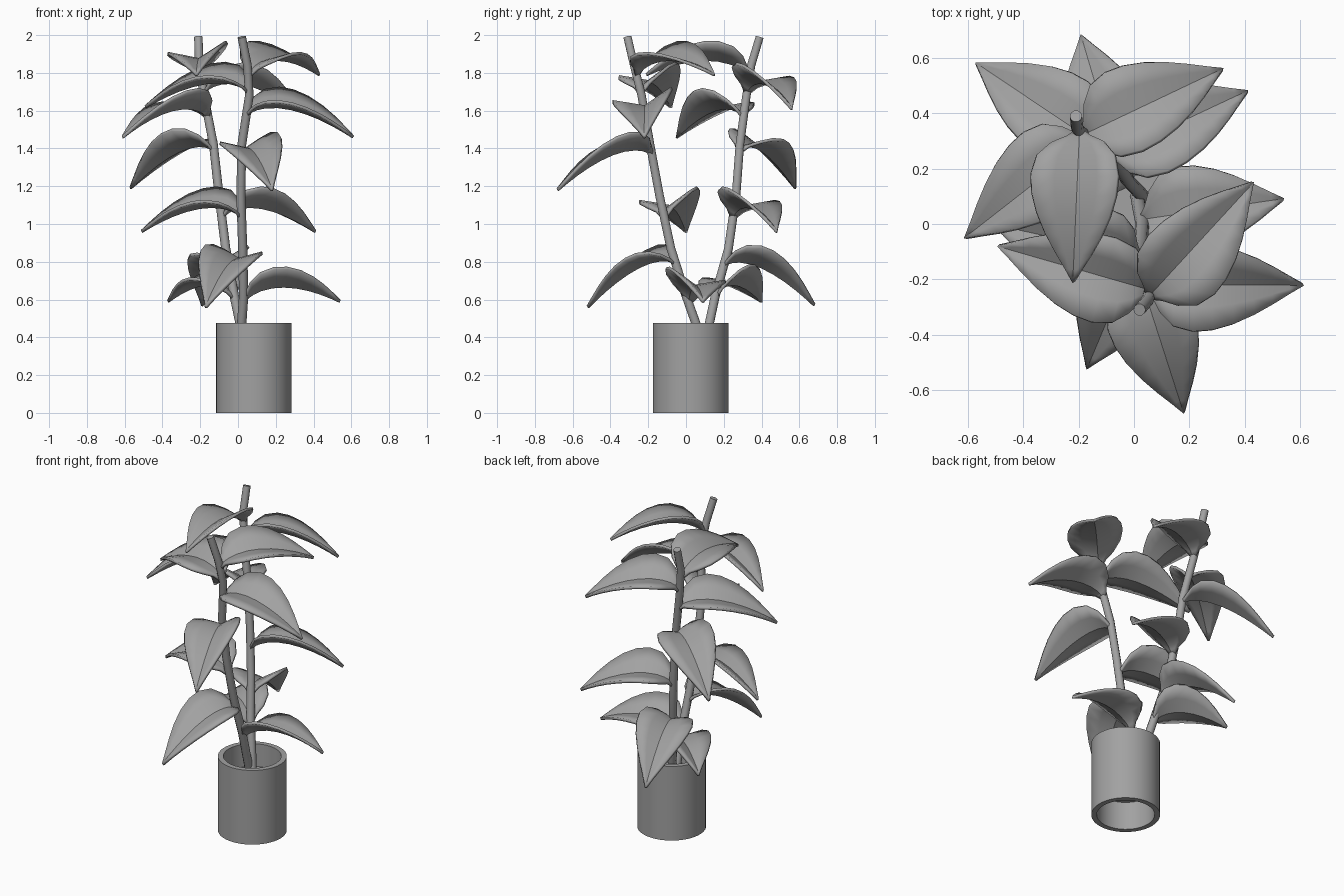
import bpy, bmesh, math
from mathutils import Vector

if "Cube" in bpy.data.objects:
    bpy.data.objects.remove(bpy.data.objects["Cube"])

GREY = bpy.data.materials.new("grey")
GREY.diffuse_color = (.36, .36, .36, 1)
GREY.use_nodes = True
GREY.node_tree.nodes["Principled BSDF"].inputs["Base Color"].default_value = GREY.diffuse_color


def finish(name, bm, angle=30):
    bmesh.ops.recalc_face_normals(bm, faces=bm.faces)
    me = bpy.data.meshes.new(name)
    bm.to_mesh(me)
    bm.free()
    me.materials.append(GREY)
    ob = bpy.data.objects.new(name, me)
    bpy.context.collection.objects.link(ob)
    bpy.ops.object.select_all(action='DESELECT')
    ob.select_set(True)
    bpy.context.view_layer.objects.active = ob
    bpy.ops.object.shade_smooth_by_angle(angle=math.radians(angle))
    return ob


def revolve(name, profile, centre, n=48):
    # closed radial profile spun round a vertical axis
    bm = bmesh.new()
    rings = [[bm.verts.new((centre[0] + r * math.cos(2 * math.pi * i / n),
                            centre[1] + r * math.sin(2 * math.pi * i / n), z))
              for i in range(n)] for r, z in profile]
    for a, b in zip(rings, rings[1:] + rings[:1]):
        for i in range(n):
            j = (i + 1) % n
            bm.faces.new((a[i], a[j], b[j], b[i]))
    return finish(name, bm)


def stem(name, path, radius=0.023, n=10):
    # rings follow the path, capped at both ends
    bm = bmesh.new()
    rings = []
    for k, p in enumerate(path):
        d = (path[min(k + 1, len(path) - 1)] - path[max(k - 1, 0)]).normalized()
        u = d.cross(Vector((0, 1, 0))).normalized()
        v = d.cross(u)
        r = radius * (1.1 - 0.15 * k / len(path))
        rings.append([bm.verts.new(p + r * (u * math.cos(2 * math.pi * i / n)
                                            + v * math.sin(2 * math.pi * i / n)))
                      for i in range(n)])
    for a, b in zip(rings, rings[1:]):
        for i in range(n):
            j = (i + 1) % n
            bm.faces.new((a[i], a[j], b[j], b[i]))
    bm.faces.new(rings[0])
    bm.faces.new(rings[-1])
    finish(name, bm, 40)


def point_at(path, z):
    for a, b in zip(path, path[1:]):
        if a.z <= z <= b.z:
            return a.lerp(b, (z - a.z) / (b.z - a.z))
    return path[-1]


# half width of the leaf along its length
OUTLINE = [(0, .014), (.05, .05), (.1, .105), (.18, .155), (.3, .174), (.42, .168),
           (.55, .146), (.68, .112), (.8, .073), (.91, .034), (1, .004)]


def leaf(name, base, tip, roll, fold=22, arch=0.087):
    # arched midrib with two blades folded up in a V
    flat = Vector((tip.x - base.x, tip.y - base.y, 0)).normalized()
    left = Vector((-flat.y, flat.x, 0))

    def midrib(t):
        p = base.lerp(tip, t)
        s = t ** 0.75
        p.z += arch * 4 * s * (1 - s)
        return p

    bm = bmesh.new()
    rows = []
    for t, w in OUTLINE:
        mid = midrib(t)
        along = midrib(min(t + .1, 1)) - midrib(max(t - .1, 0))
        slope = along.z / along.xy.length
        up = (Vector((0, 0, 1)) - flat * slope * 0.6).normalized()
        row = []
        for s in (1, .5, 0, -.5, -1):
            side = 1 if s > 0 else -1
            a = math.radians(fold + roll * side)
            k = abs(s) * w
            row.append(bm.verts.new(mid + left * side * k * math.cos(a) + up * k * math.sin(a)))
        rows.append(row)
    for a, b in zip(rows, rows[1:]):
        for i in range(4):
            bm.faces.new((a[i], b[i], b[i + 1], a[i + 1]))
    ob = finish(name, bm, 20)
    mod = ob.modifiers.new("thickness", 'SOLIDIFY')
    mod.thickness = 0.016
    mod.offset = 0


# pot: open tube with soil sunk below the rim
POT = (0.084, 0.025)
revolve("pot", [(.2, 0), (.2, .475), (.168, .475), (.168, 0)], POT)
bm = bmesh.new()
bmesh.ops.create_cone(bm, cap_ends=True, segments=48, radius1=.17, radius2=.17, depth=.15)
bmesh.ops.translate(bm, vec=(*POT, .255), verts=bm.verts)
finish("soil", bm)

# stem paths, from the soil upward
front_path = [Vector(p) for p in [(.01, .11, .3), (.02, .05, .48), (.03, 0, .62), (.025, -.08, .87),
              (.015, -.14, 1.15), (.02, -.19, 1.42), (.06, -.235, 1.68), (.05, -.275, 1.84),
              (.02, -.31, 1.99)]]
rear_path = [Vector(p) for p in [(.04, .09, .3), (.01, .125, .48), (-.02, .155, .62), (-.065, .225, .87),
             (-.1, .265, 1.15), (-.13, .285, 1.42), (-.18, .32, 1.68), (-.205, .345, 1.84),
             (-.21, .39, 1.99)]]

# leaves: base height on the stem, tip position, roll of the blades
front_leaves = [(.58, (.54, .09, .59), -13), (.78, (-.17, -.52, .56), -8), (1.03, (-.51, 0, .96), -13),
                (1.36, (.18, -.68, 1.18), 10), (1.57, (.61, -.22, 1.46), 13),
                (1.69, (-.49, -.08, 1.62), -13), (1.78, (.43, .15, 1.79), 11)]
rear_leaves = [(.6, (-.37, .4, .59), -13), (.77, (-.19, .68, .57), -8), (1.03, (.41, .48, .96), -13),
               (1.38, (-.57, .58, 1.19), 10), (1.56, (-.61, -.05, 1.46), 13),
               (1.69, (.32, .56, 1.61), -13), (1.78, (-.22, -.21, 1.79), 11)]

for label, path, leaves in (("front", front_path, front_leaves), ("rear", rear_path, rear_leaves)):
    stem(label + "_stem", path)
    for i, (z, tip, roll) in enumerate(leaves):
        leaf(f"{label}_leaf_{i + 1}", point_at(path, z), Vector(tip), roll)
